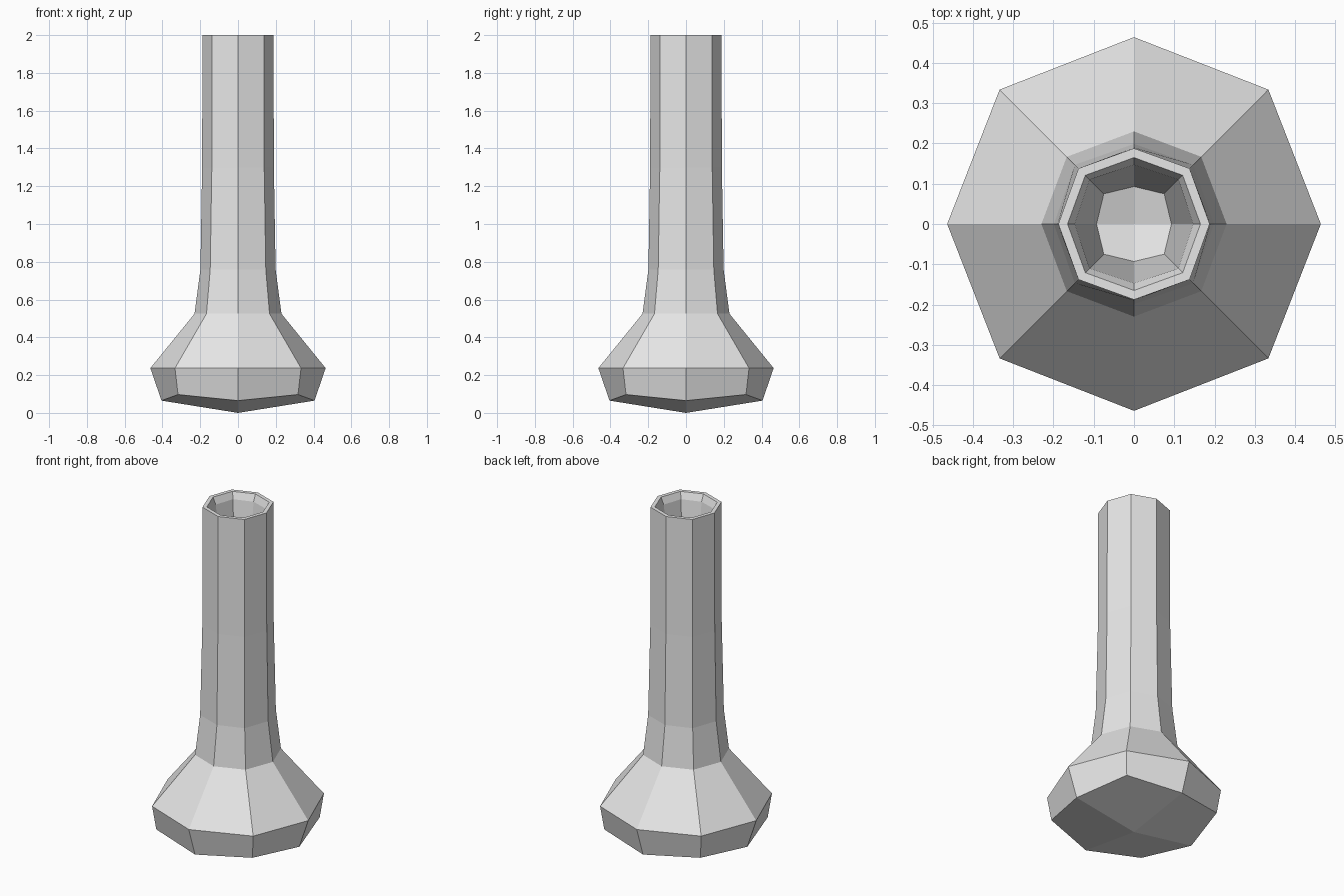
import bpy
import bmesh
from math import cos, sin, tau

cube = bpy.data.objects.get("Cube")
if cube:
    bpy.data.objects.remove(cube, do_unlink=True)

SIDES = 8

# Pale grey ceramic
grey = bpy.data.materials.new("pale_grey")
grey.use_nodes = True
colour = (0.8, 0.8, 0.8, 1)
grey.diffuse_color = colour
grey.node_tree.nodes["Principled BSDF"].inputs["Base Color"].default_value = colour


def add_ring(bm, z, r, corner_r, corner_z):
    """Octagon whose diagonal corners may differ from the axis corners."""
    ring = []
    for i in range(SIDES):
        a = tau * i / SIDES
        rad, h = (corner_r, corner_z) if i % 2 else (r, z)
        ring.append(bm.verts.new((rad * cos(a), rad * sin(a), h)))
    return ring


def cap(bm, ring, z):
    """Close a ring with four quads meeting at a centre point."""
    centre = bm.verts.new((0, 0, z))
    for i in range(0, SIDES, 2):
        bm.faces.new((centre, ring[i], ring[i + 1], ring[(i + 2) % SIDES]))


# Rings from the foot, up the outside, over the rim and down the inside:
# height, axis radius, diagonal radius, diagonal height
profile = [
    (0.065, 0.405, 0.449, 0.097),
    (0.237, 0.464, 0.472, 0.237),
    (0.525, 0.23, 0.236, 0.525),
    (0.76, 0.199, 0.208, 0.76),
    (1.3, 0.19, 0.196, 1.3),
    (2.0, 0.188, 0.195, 2.0),
    (2.0, 0.165, 0.171, 2.0),
    (1.96, 0.147, 0.156, 1.96),
    (1.5, 0.093, 0.106, 1.51),
]

# Vase body
bm = bmesh.new()
rings = [add_ring(bm, *p) for p in profile]
for low, high in zip(rings, rings[1:]):
    for i in range(SIDES):
        j = (i + 1) % SIDES
        bm.faces.new((low[i], low[j], high[j], high[i]))
cap(bm, rings[0], 0)       # underside
cap(bm, rings[-1], 1.475)  # floor of the hollow
bmesh.ops.recalc_face_normals(bm, faces=bm.faces)

mesh = bpy.data.meshes.new("vase")
bm.to_mesh(mesh)
bm.free()
mesh.materials.append(grey)
bpy.context.collection.objects.link(bpy.data.objects.new("vase", mesh))
